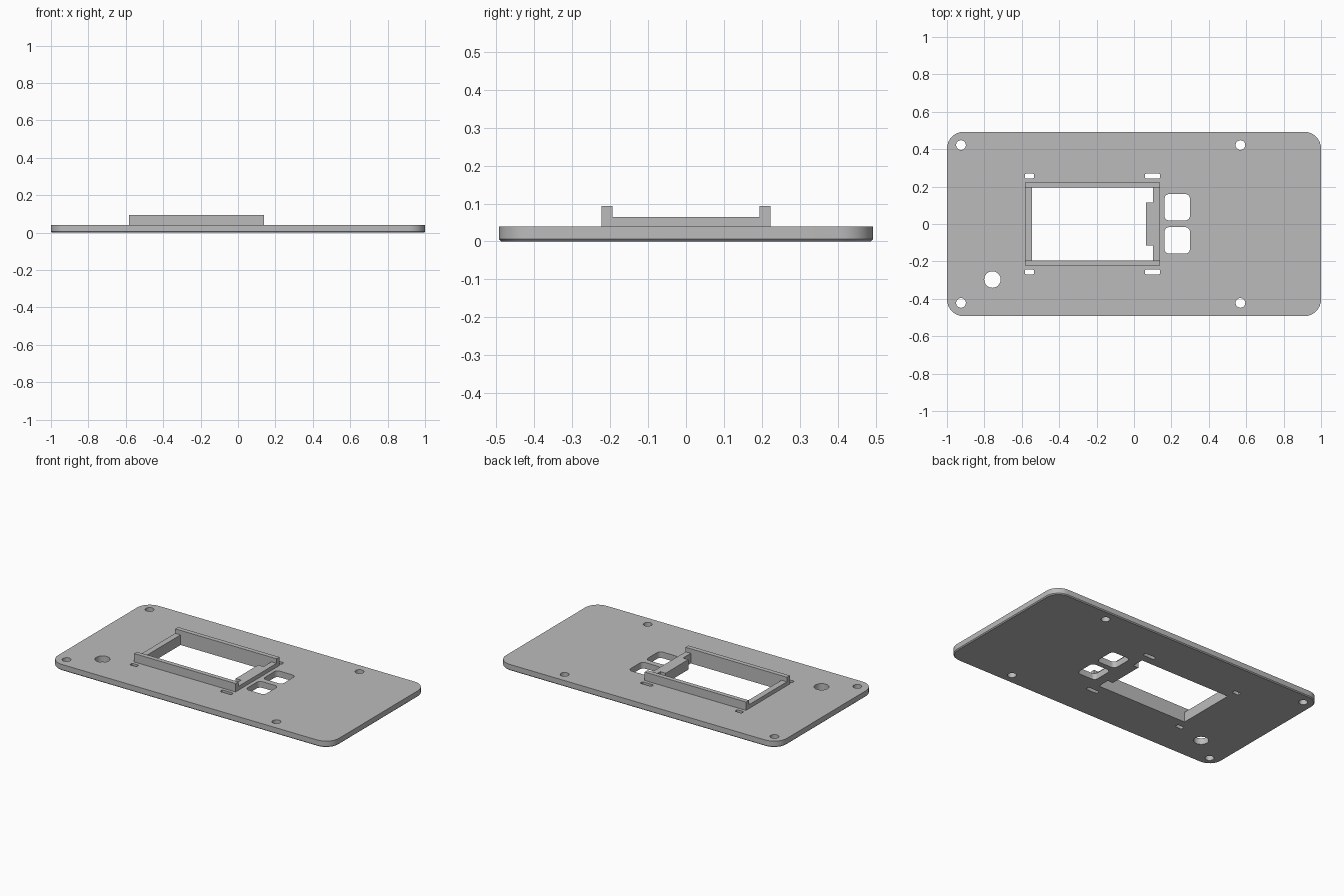
import bpy
import bmesh
from math import cos, sin, pi, radians

if "Cube" in bpy.data.objects:
    bpy.data.objects.remove(bpy.data.objects["Cube"], do_unlink=True)

grey = bpy.data.materials.new("plain grey")
grey.use_nodes = True
colour = (0.5, 0.5, 0.5, 1)
grey.diffuse_color = colour
grey.node_tree.nodes["Principled BSDF"].inputs["Base Color"].default_value = colour

PLATE_TOP = 0.04
WALL_TOP = 0.065
RAIL_TOP = 0.094
X_MIN, X_MAX = -0.583, 0.139
INNER_MIN, INNER_MAX, TAB_X = -0.545, 0.102, 0.064
INNER_Y, OUTER_Y, TAB_Y = 0.194, 0.223, 0.115


def rounded_rect(x0, x1, y0, y1, r, steps=8):
    """Counter-clockwise outline with rounded corners."""
    corners = [(x1 - r, y1 - r), (x0 + r, y1 - r), (x0 + r, y0 + r), (x1 - r, y0 + r)]
    pts = []
    for i, (cx, cy) in enumerate(corners):
        for k in range(steps + 1):
            a = (i + k / steps) * pi / 2
            pts.append((cx + r * cos(a), cy + r * sin(a)))
    return pts


def rect(x0, x1, y0, y1):
    return [(x0, y0), (x1, y0), (x1, y1), (x0, y1)]


def circle(cx, cy, r, n=24):
    return [(cx + r * cos(2 * pi * i / n), cy + r * sin(2 * pi * i / n)) for i in range(n)]


def loft(name, layers):
    """Solid through stacked (outline, z) layers with equal point counts."""
    bm = bmesh.new()
    rings = [[bm.verts.new((x, y, z)) for x, y in pts] for pts, z in layers]
    n = len(rings[0])
    for low, high in zip(rings, rings[1:]):
        for i in range(n):
            j = (i + 1) % n
            bm.faces.new((low[i], low[j], high[j], high[i]))
    bm.faces.new(rings[0][::-1])
    bm.faces.new(rings[-1])
    bmesh.ops.recalc_face_normals(bm, faces=bm.faces)
    mesh = bpy.data.meshes.new(name)
    bm.to_mesh(mesh)
    bm.free()
    mesh.materials.append(grey)
    obj = bpy.data.objects.new(name, mesh)
    bpy.context.collection.objects.link(obj)
    return obj


def prism(name, pts, z0, z1):
    return loft(name, [(pts, z0), (pts, z1)])


def activate(obj):
    bpy.ops.object.select_all(action='DESELECT')
    obj.select_set(True)
    bpy.context.view_layer.objects.active = obj


# Base plate with a small chamfer around the underside
W, D, R, C = 1.0, 0.493, 0.09, 0.006
edge = rounded_rect(-W, W, -D, D, R)
foot = rounded_rect(-W + C, W - C, -D + C, D - C, R - C)
plate = loft("base_plate", [(foot, 0), (edge, C), (edge, PLATE_TOP)])

# Window opening, notched around the tab
window = [(INNER_MIN, -INNER_Y), (INNER_MAX, -INNER_Y), (INNER_MAX, -TAB_Y), (TAB_X, -TAB_Y),
          (TAB_X, TAB_Y), (INNER_MAX, TAB_Y), (INNER_MAX, INNER_Y), (INNER_MIN, INNER_Y)]
holes = [window]

# Button openings, screw holes, cable hole and clip slots
holes.append(rounded_rect(0.163, 0.299, 0.019, 0.160, 0.025))
holes.append(rounded_rect(0.163, 0.299, -0.158, -0.017, 0.025))
holes.append(circle(-0.757, -0.297, 0.044, 32))
for s in (-1, 1):
    for x in (-0.925, 0.569):
        holes.append(circle(x, s * 0.422, 0.026))
    y0, y1 = sorted((s * 0.244, s * 0.269))
    for x0, x1 in ((X_MIN, -0.535), (0.059, X_MAX)):
        holes.append(rounded_rect(x0, x1, y0, y1, 0.006, 3))

for outline in holes:
    cutter = prism("hole_cutter", outline, -0.1, 0.2)
    cutter.hide_render = True
    mod = plate.modifiers.new("hole", 'BOOLEAN')
    mod.operation = 'DIFFERENCE'
    mod.solver = 'EXACT'
    mod.object = cutter
    activate(plate)
    bpy.ops.object.modifier_apply(modifier=mod.name)
    bpy.data.objects.remove(cutter, do_unlink=True)

activate(plate)
bpy.ops.object.shade_smooth_by_angle(angle=radians(30))

# Tall rails along the front and back of the window
prism("front_rail", rect(X_MIN, X_MAX, -OUTER_Y, -INNER_Y), PLATE_TOP, RAIL_TOP)
prism("back_rail", rect(X_MIN, X_MAX, INNER_Y, OUTER_Y), PLATE_TOP, RAIL_TOP)

# Lower end walls, the left one widened by a tab
prism("right_wall", rect(X_MIN, INNER_MIN, -INNER_Y, INNER_Y), PLATE_TOP, WALL_TOP)
tab_wall = [(X_MAX, -INNER_Y), (X_MAX, INNER_Y)] + window[6:1:-1] + [window[1]]
prism("left_wall_with_tab", tab_wall, PLATE_TOP, WALL_TOP)
